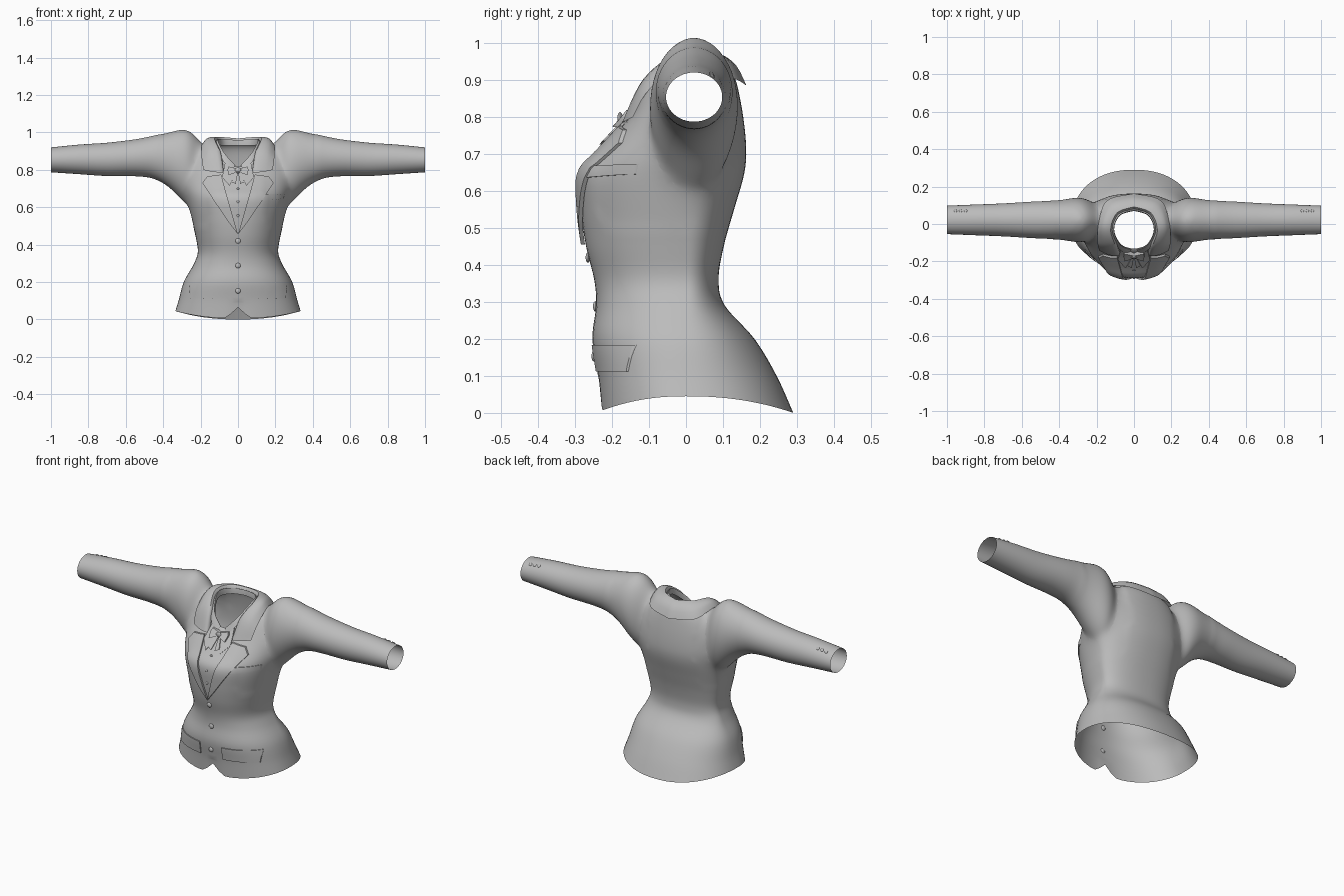
import bpy, bmesh, math
from mathutils import Vector
from mathutils.bvhtree import BVHTree

if "Cube" in bpy.data.objects:
    bpy.data.objects.remove(bpy.data.objects["Cube"])

cloth = bpy.data.materials.new("grey cloth")
cloth.use_nodes = True
cloth.diffuse_color = (0.5, 0.5, 0.5, 1)
cloth.node_tree.nodes["Principled BSDF"].inputs["Base Color"].default_value = (0.5, 0.5, 0.5, 1)


def spline(keys, steps):
    """Smooth curve through tuples of any length."""
    out = []
    for i in range(len(keys) - 1):
        a, b, c, d = (keys[max(0, min(len(keys) - 1, i + k))] for k in (-1, 0, 1, 2))
        for s in range(steps):
            t = s / steps
            out.append([0.5 * (2 * q + (r - p) * t + (2 * p - 5 * q + 4 * r - w) * t * t
                               + (3 * q - p - 3 * r + w) * t ** 3)
                        for p, q, r, w in zip(a, b, c, d)])
    return out + [list(keys[-1])]


def finish(name, bm, angle=40):
    bmesh.ops.recalc_face_normals(bm, faces=bm.faces)
    me = bpy.data.meshes.new(name)
    bm.to_mesh(me)
    bm.free()
    ob = bpy.data.objects.new(name, me)
    bpy.context.collection.objects.link(ob)
    me.materials.append(cloth)
    activate(ob)
    bpy.ops.object.shade_smooth_by_angle(angle=math.radians(angle))
    return ob


def activate(ob):
    bpy.ops.object.select_all(action='DESELECT')
    ob.select_set(True)
    bpy.context.view_layer.objects.active = ob


def loft(name, rings, closed=True, poles=None):
    bm = bmesh.new()
    rows = [[bm.verts.new(p) for p in r] for r in rings]
    n = len(rows[0])
    for a, b in zip(rows, rows[1:]):
        for i in range(n if closed else n - 1):
            j = (i + 1) % n
            bm.faces.new((a[i], a[j], b[j], b[i]))
    if poles:
        for row, pole in zip((rows[0], rows[-1]), poles):
            v = bm.verts.new(pole)
            for i in range(n):
                bm.faces.new((row[i], row[(i + 1) % n], v))
    return finish(name, bm)


def power(v, e):
    return math.copysign(abs(v) ** e, v)


# Torso: z at front, side, back; half width; front y; back y
torso_keys = [
    (0.005, 0.045, 0.0, 0.335, -0.23, 0.29), (0.10, 0.10, 0.10, 0.318, -0.238, 0.245),
    (0.20, 0.20, 0.20, 0.29, -0.253, 0.185), (0.29, 0.29, 0.29, 0.24, -0.243, 0.105),
    (0.36, 0.36, 0.36, 0.215, -0.248, 0.088), (0.45, 0.45, 0.45, 0.228, -0.27, 0.102),
    (0.55, 0.55, 0.55, 0.252, -0.284, 0.13), (0.65, 0.65, 0.65, 0.275, -0.285, 0.158),
    (0.71, 0.72, 0.73, 0.285, -0.235, 0.162), (0.785, 0.82, 0.84, 0.27, -0.165, 0.148),
    (0.81, 0.92, 0.92, 0.20, -0.143, 0.125), (0.82, 0.94, 0.955, 0.115, -0.13, 0.075)]
N = 72
rings = []
for zf, zs, zb, w, yf, yb in spline(torso_keys, 5):
    ring = []
    for i in range(N):
        a = 2 * math.pi * i / N
        c, s = math.cos(a), math.sin(a)          # c = 1 at the front
        x = w * power(s, 0.9)
        y = (yf if c > 0 else -yb) * power(c, 0.9)
        z = zs + ((zf if c > 0 else zb) - zs) * c * c
        if c > 0:                                # notch in the front hem
            z += 0.06 * max(0, 1 - zs / 0.1) / 0.55 * math.exp(-(x / 0.04) ** 2)
        ring.append((x, y, z))
    rings.append(ring)
hem_pole, neck_pole = (0, 0, 0.03), (0, -0.03, 0.9)
jacket = loft("jacket_body", rings, poles=(hem_pole, neck_pole))

# Sleeves: x, centre y, y radius, bottom z, top z
sleeve_keys = [
    (0.15, 0.01, 0.05, 0.66, 0.88), (0.21, 0.02, 0.09, 0.60, 0.965), (0.26, 0.02, 0.118, 0.60, 1.012),
    (0.31, 0.022, 0.122, 0.645, 1.018), (0.37, 0.022, 0.112, 0.705, 1.003), (0.45, 0.022, 0.102, 0.752, 0.983),
    (0.55, 0.022, 0.097, 0.766, 0.963), (0.70, 0.022, 0.088, 0.767, 0.945), (0.85, 0.022, 0.082, 0.777, 0.935),
    (1.0, 0.022, 0.076, 0.787, 0.92)]
cuff_poles = []
for side in (1, -1):
    tube = [[(side * x, cy + ry * math.cos(k * math.tau / 48),
              (lo + hi) / 2 + (hi - lo) / 2 * math.sin(k * math.tau / 48)) for k in range(48)]
            for x, cy, ry, lo, hi in spline(sleeve_keys, 5)]
    cuff = (side, 0.022, 0.8535)
    cuff_poles.append(cuff)
    sleeve = loft("sleeve_part", tube, poles=((side * 0.15, 0.01, 0.77), cuff))
    activate(jacket)
    mod = jacket.modifiers.new("join", 'BOOLEAN')
    mod.operation, mod.solver, mod.object = 'UNION', 'EXACT', sleeve
    bpy.ops.object.modifier_apply(modifier=mod.name)
    bpy.data.objects.remove(sleeve)

# Open the hem, neck and cuffs, then soften the armholes
bm = bmesh.new()
bm.from_mesh(jacket.data)
ends = [Vector(p) for p in [hem_pole, neck_pole] + cuff_poles]
bmesh.ops.delete(bm, geom=[v for v in bm.verts if any((v.co - p).length < 0.002 for p in ends)],
                 context='VERTS')
bmesh.ops.remove_doubles(bm, verts=bm.verts, dist=0.003)
bmesh.ops.triangulate(bm, faces=bm.faces)
soft = [v for v in bm.verts if 0.15 < abs(v.co.x) < 0.42 and v.co.z > 0.5]
for _ in range(10):
    bmesh.ops.smooth_vert(bm, verts=soft, factor=0.5, use_axis_x=True, use_axis_y=True, use_axis_z=True)
bm.to_mesh(jacket.data)
surface = BVHTree.FromBMesh(bm)
bm.free()
activate(jacket)
bpy.ops.object.shade_smooth_by_angle(angle=math.radians(60))


def front_y(x, z):
    hit = surface.ray_cast(Vector((x, -1, z)), Vector((0, 1, 0)))[0]
    return hit.y if hit and hit.y < 0 else -0.13


def drape(name, outline, thick, side=1, lift=0.002):
    """Plate cut from a front outline and laid over the body."""
    bm = bmesh.new()
    bm.faces.new([bm.verts.new((side * x, 0, z)) for x, z in outline])
    for axis in (0, 2):
        for k in range(-20, 60):
            co, no = [0, 0, 0], [0, 0, 0]
            co[axis], no[axis] = k * 0.016 + 0.003, 1
            bmesh.ops.bisect_plane(bm, geom=bm.verts[:] + bm.edges[:] + bm.faces[:],
                                   plane_co=co, plane_no=no, dist=1e-5)
    for v in bm.verts:
        v.co.y = front_y(v.co.x, v.co.z) - lift
    top = bmesh.ops.extrude_face_region(bm, geom=bm.faces[:])["geom"]
    for v in top:
        if isinstance(v, bmesh.types.BMVert):
            v.co.y -= thick
    return finish(name, bm)


def knob(name, at, r, normal):
    bm = bmesh.new()
    bmesh.ops.create_uvsphere(bm, u_segments=16, v_segments=8, radius=r)
    bmesh.ops.scale(bm, verts=bm.verts, vec=(1, 1, 0.45))
    turn = Vector((0, 0, 1)).rotation_difference(normal).to_matrix()
    bmesh.ops.rotate(bm, verts=bm.verts, matrix=turn)
    bmesh.ops.translate(bm, verts=bm.verts, vec=at)
    return finish(name, bm)


# Lapels, shirt collar points, bow and pocket flaps, mirrored
lapel = [(0, 0.455), (0.05, 0.52), (0.125, 0.63), (0.19, 0.73), (0.165, 0.765),
         (0.09, 0.775), (0.065, 0.68), (0.03, 0.56)]
point = [(0.004, 0.80), (0.07, 0.835), (0.085, 0.76), (0.045, 0.715)]
wing = [(0, 0.79), (0.05, 0.772), (0.056, 0.80), (0.05, 0.818), (0, 0.805)]
tail = [(0, 0.79), (0.012, 0.785), (0.035, 0.735), (0.012, 0.725)]
flap = [(0.07, 0.112), (0.255, 0.112), (0.262, 0.183), (0.07, 0.183)]
for side, label in ((1, "left"), (-1, "right")):
    drape(label + "_lapel", lapel, 0.011, side)
    drape(label + "_shirt_collar_point", point, 0.007, side)
    drape(label + "_bow_wing", wing, 0.016, side, 0.008)
    drape(label + "_bow_tail", tail, 0.006, side, 0.008)
    drape(label + "_pocket_flap", flap, 0.006, side)
drape("breast_pocket", [(0.12, 0.635), (0.245, 0.645), (0.25, 0.672), (0.12, 0.668)], 0.006)
knob("bow_knot", (0, front_y(0, 0.797) - 0.024, 0.797), 0.016, Vector((0, -1, 0)))

# Front buttons: large on the jacket, small on the shirt
for z, r in ((0.42, 0.014), (0.288, 0.014), (0.153, 0.014), (0.555, 0.007), (0.63, 0.007), (0.70, 0.007)):
    knob("front_button", (0, front_y(0, z) - 0.002, z), r, Vector((0, -1, 0)))

# Cuff buttons
for side in (1, -1):
    for x in (0.90, 0.927, 0.954):
        at, normal = surface.ray_cast(Vector((side * x, 0.07, 2)), Vector((0, 0, -1)))[:2]
        knob("cuff_button", at, 0.009, Vector((0, 0.7, 0.7)))


def collar(name, rows):
    """Band around the neck from half rows running front to back."""
    full = []
    for row in rows:
        half = spline(row, 6)
        full.append(half + [(-x, y, z) for x, y, z in reversed(half[:-1])])
    return loft(name, spline_rows(full), closed=False)


def spline_rows(rows):
    columns = [spline(col, 3) for col in zip(*rows)]
    return [list(r) for r in zip(*columns)]


# Turned-down jacket collar
collar("jacket_collar", [
    [(0.075, -0.145, 0.79), (0.09, -0.10, 0.88), (0.113, -0.03, 0.935), (0.08, 0.05, 0.94), (0, 0.075, 0.935)],
    [(0.085, -0.172, 0.785), (0.10, -0.115, 0.90), (0.125, -0.03, 0.967), (0.09, 0.06, 0.975), (0, 0.092, 0.968)],
    [(0.14, -0.163, 0.79), (0.155, -0.11, 0.90), (0.165, -0.01, 0.968), (0.12, 0.10, 0.953), (0, 0.135, 0.94)],
    [(0.185, -0.143, 0.80), (0.195, -0.098, 0.875), (0.19, 0.0, 0.94), (0.145, 0.125, 0.905), (0, 0.163, 0.885)]])

# Shirt collar standing inside it
collar("shirt_collar", [
    [(0.012, -0.132, 0.80), (0.07, -0.108, 0.855), (0.106, -0.03, 0.925), (0.075, 0.045, 0.93), (0, 0.07, 0.93)],
    [(0.015, -0.138, 0.825), (0.073, -0.112, 0.89), (0.108, -0.03, 0.96), (0.077, 0.048, 0.962), (0, 0.073, 0.96)],
    [(0.03, -0.165, 0.79), (0.088, -0.125, 0.86), (0.12, -0.03, 0.945), (0.085, 0.055, 0.95), (0, 0.08, 0.95)]])
